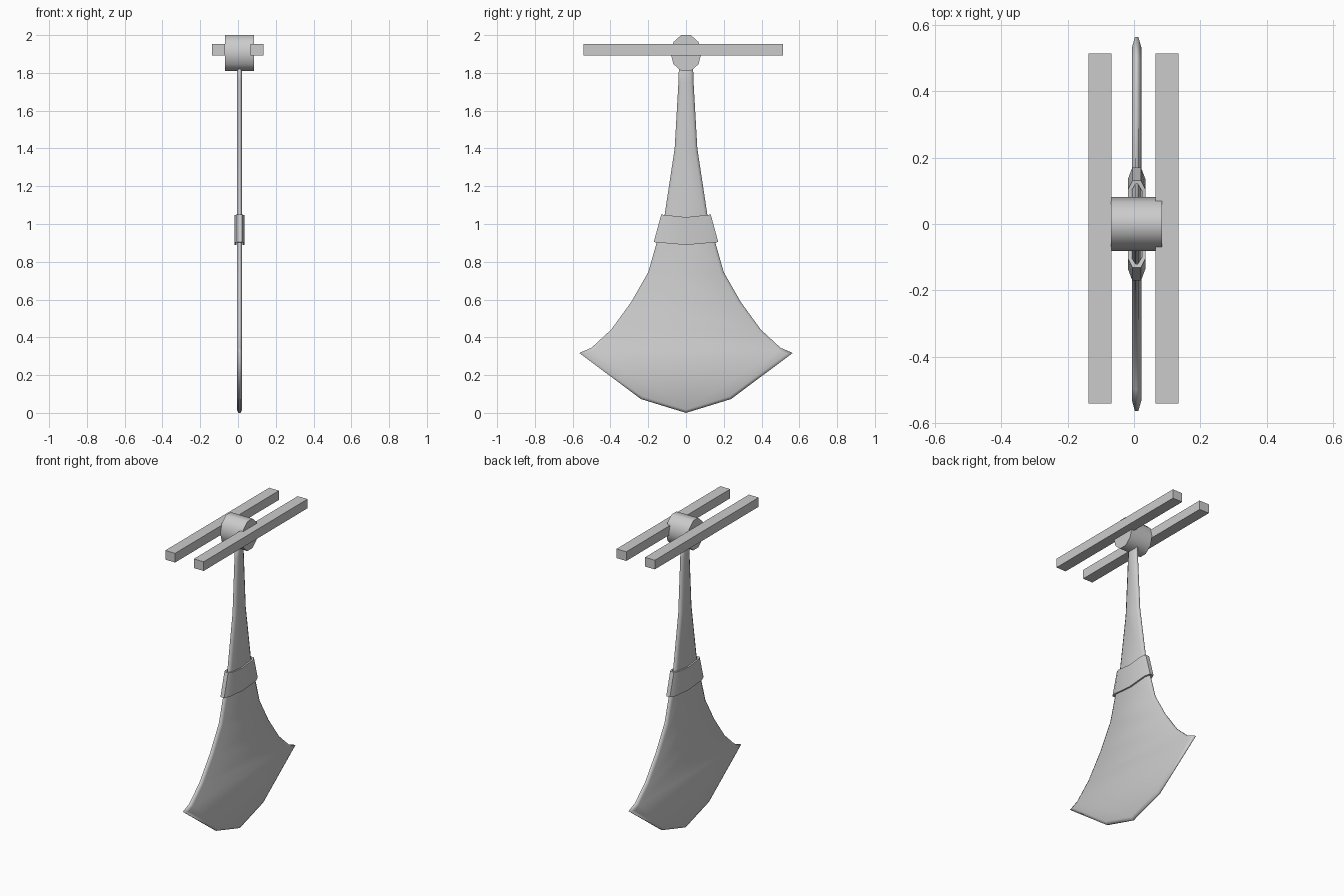
import bpy, bmesh, math

if "Cube" in bpy.data.objects:
    bpy.data.objects.remove(bpy.data.objects["Cube"])

CX = 0.008  # mid-plane of the hanging parts


def finish(name, bm, angle=None):
    bmesh.ops.recalc_face_normals(bm, faces=bm.faces)
    me = bpy.data.meshes.new(name)
    bm.to_mesh(me)
    bm.free()
    ob = bpy.data.objects.new(name, me)
    bpy.context.collection.objects.link(ob)
    if angle:
        bpy.ops.object.select_all(action='DESELECT')
        ob.select_set(True)
        bpy.context.view_layer.objects.active = ob
        bpy.ops.object.shade_smooth_by_angle(angle=math.radians(angle))
    return ob


def prism(bm, outline, x0, x1):
    """Solid from a (y, z) outline between two x positions; returns the caps."""
    a, b = [[bm.verts.new((x, y, z)) for y, z in outline] for x in (x0, x1)]
    n = len(outline)
    for i in range(n):
        j = (i + 1) % n
        bm.faces.new((a[i], a[j], b[j], b[i]))
    return [bm.faces.new(a), bm.faces.new(b)]


# Shaft and flared blade: mirrored half profile with thinned edges
half = [(0.037, 1.85), (0.04, 1.75), (0.06, 1.40), (0.113, 1.05), (0.2, 0.745),
        (0.29, 0.587), (0.397, 0.44), (0.5, 0.345), (0.565, 0.317),
        (0.238, 0.073)]
outline = half + [(0, 0.0)] + [(-y, z) for y, z in reversed(half)]
bm = bmesh.new()
caps = prism(bm, outline, CX - 0.005, CX + 0.005)
bmesh.ops.recalc_face_normals(bm, faces=bm.faces)
bmesh.ops.inset_region(bm, faces=caps, thickness=0.016, depth=0.009,
                       use_even_offset=True, use_boundary=True)
finish("blade", bm, 75)

# Collar: hollow tapered band, dipping in the middle
def ring(bm, w, z, dip, inner):
    t = 0.010 if inner else 0
    quarter = [(w - t, 0.013 - t), (w * 0.8 - t * 0.5, 0.026 - t)]
    right = quarter + [(0, 0.026 - t)] + [(-y, x) for y, x in reversed(quarter)]
    loop = right + [(y, -x) for y, x in reversed(right)]
    return [bm.verts.new((CX + x, y, z - dip * (1 - abs(y) / w))) for y, x in loop]


bm = bmesh.new()
rings = [ring(bm, 0.171, 0.904, 0.015, False), ring(bm, 0.131, 1.05, 0.014, False),
         ring(bm, 0.131, 1.05, 0.014, True), ring(bm, 0.171, 0.904, 0.015, True)]
for k in range(4):
    a, b = rings[k], rings[(k + 1) % 4]
    for i in range(len(a)):
        j = (i + 1) % len(a)
        bm.faces.new((a[i], a[j], b[j], b[i]))
finish("collar", bm, 50)

# Pivot drum: ten-sided, slightly taller than deep
bm = bmesh.new()
angles = [math.radians(36 * k) for k in range(10)]
prism(bm, [(0.082 * math.cos(a), 1.905 + 0.1 * math.sin(a)) for a in angles],
      -0.069, 0.085)
finish("pivot_drum", bm, 50)

# Two support beams either side of the drum
for name, x in (("left_beam", -0.103), ("right_beam", 0.1)):
    bm = bmesh.new()
    prism(bm, [(-0.542, 1.893), (0.514, 1.893), (0.514, 1.952), (-0.542, 1.952)],
          x - 0.035, x + 0.035)
    finish(name, bm)
